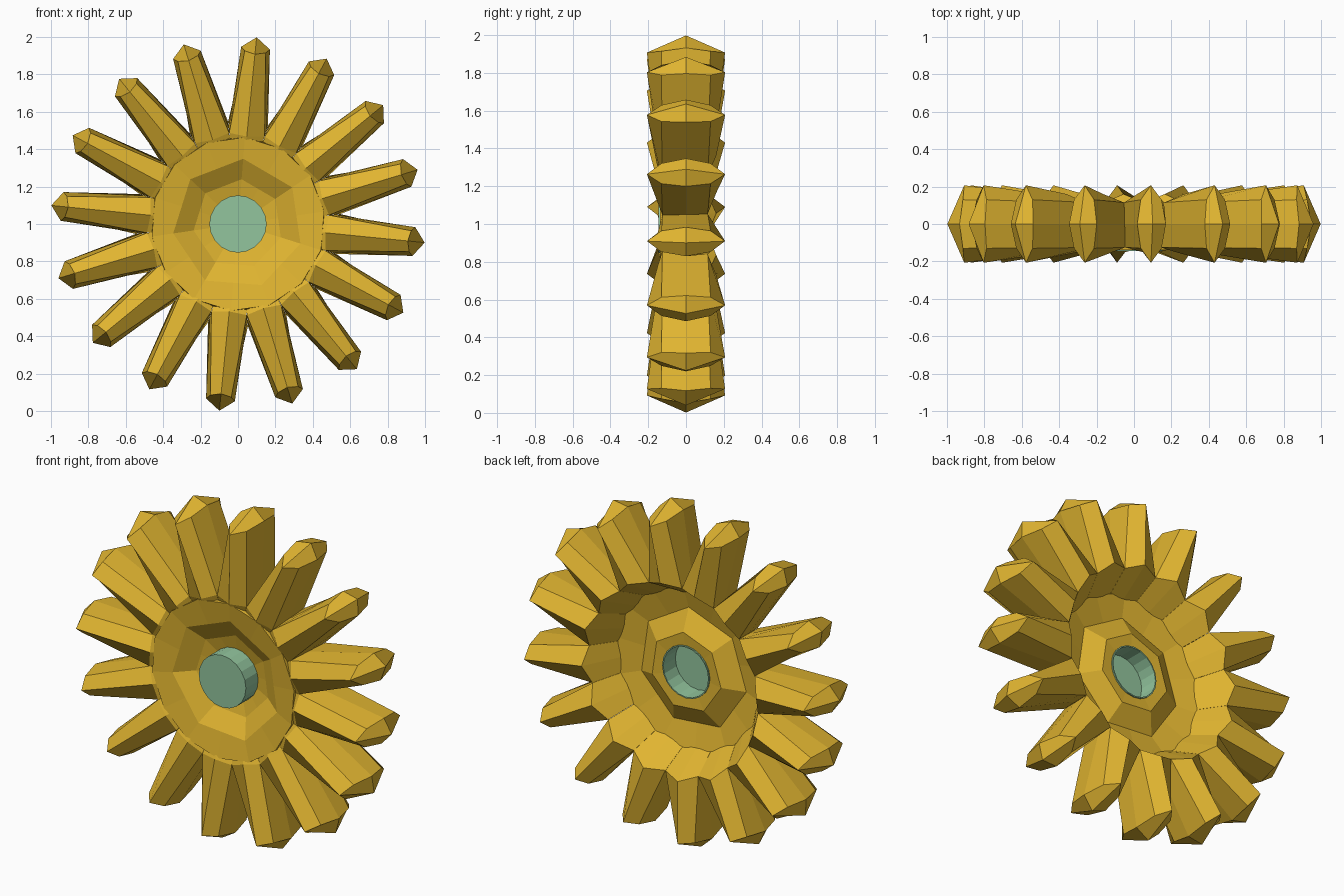
import bpy
import bmesh
from math import sin, cos, pi, radians
from mathutils import Matrix, Vector

old = bpy.data.objects.get("Cube")
if old:
    bpy.data.objects.remove(old, do_unlink=True)

CENTRE = Vector((0, 0, 1))
PETALS = 16
PHASE = radians(-5.7)


def material(name, rgb):
    mat = bpy.data.materials.new(name)
    mat.use_nodes = True
    mat.diffuse_color = (*rgb, 1)
    shader = mat.node_tree.nodes["Principled BSDF"]
    shader.inputs["Base Color"].default_value = (*rgb, 1)
    shader.inputs["Roughness"].default_value = 0.8
    return mat


def finish(bm, name, mat):
    bmesh.ops.recalc_face_normals(bm, faces=bm.faces)
    mesh = bpy.data.meshes.new(name)
    bm.to_mesh(mesh)
    bm.free()
    mesh.materials.append(mat)
    obj = bpy.data.objects.new(name, mesh)
    bpy.context.collection.objects.link(obj)
    return obj


def bridge(bm, a, b):
    n = len(a)
    for i in range(n):
        j = (i + 1) % n
        bm.faces.new((a[i], a[j], b[j], b[i]))


def lathe(name, mat, profile, sides, start=0.0, closed=False):
    """Turn (radius, y, faceted) points about the y axis.
    Faceted rings become polygons with half as many sides."""
    bm = bmesh.new()
    rings = []
    for r, y, faceted in profile:
        ring = []
        for i in range(sides):
            a = start + 2 * pi * i / sides
            rr = r * cos(2 * pi / sides) if faceted and i % 2 else r
            ring.append(bm.verts.new(CENTRE + Vector((rr * cos(a), y, rr * sin(a)))))
        rings.append(ring)
    for a, b in zip(rings, rings[1:]):
        bridge(bm, a, b)
    if closed:
        bridge(bm, rings[-1], rings[0])
    else:
        bm.faces.new(rings[0])
        bm.faces.new(rings[-1])
    return finish(bm, name, mat)


gold = material("golden yellow", (0.75, 0.46, 0.03))
green = material("pale green", (0.29, 0.56, 0.34))

# Hub: thin shell, dished at the front and bulging at the back
lathe("hub", gold, [
    (0.15, -0.03, False),
    (0.24, -0.05, True),
    (0.35, -0.115, True),
    (0.465, -0.138, False),
    (0.475, -0.03, False),
    (0.35, -0.065, True),
    (0.23, 0.0, True),
    (0.15, -0.005, False),
], 14, radians(34), closed=True)

# Axle: flat front, hollow back
lathe("axle", green, [
    (0.153, -0.145, False),
    (0.153, 0.003, False),
    (0.146, 0.003, False),
    (0.146, -0.11, False),
], 20)

# Petals: eight-sided tapering spokes, as (radius, y, half width) from
# the front ridge round one side to the back ridge
INNER = [(0.45, -0.135, 0), (0.45, -0.12, 0.089), (0.45, -0.06, 0.089),
         (0.45, -0.045, 0.089), (0.45, -0.03, 0)]
BASE = [(0.47, -0.15, 0), (0.48, -0.125, 0.095), (0.51, 0, 0.101),
        (0.54, 0.115, 0.107), (0.57, 0.16, 0)]
TIP = [(0.912, -0.207, 0), (0.925, -0.13, 0.056), (0.945, 0, 0.077),
       (0.925, 0.13, 0.056), (0.912, 0.207, 0)]

for k in range(PETALS):
    bm = bmesh.new()
    loops = []
    for half in (INNER, BASE, TIP):
        other = [(r, y, -w) for r, y, w in half[-2:0:-1]]
        loops.append([bm.verts.new(p) for p in half + other])
    for a, b in zip(loops, loops[1:]):
        bridge(bm, a, b)
    bm.faces.new(loops[0])
    # Pointed end of four facets
    apex = bm.verts.new((1.003, 0, 0))
    tip = loops[-1]
    for i in range(0, 8, 2):
        bm.faces.new((tip[i], tip[i + 1], tip[(i + 2) % 8], apex))
    angle = PHASE + 2 * pi * k / PETALS
    bm.transform(Matrix.Translation(CENTRE) @ Matrix.Rotation(-angle, 4, 'Y'))
    finish(bm, f"petal_{k + 1}", gold)
